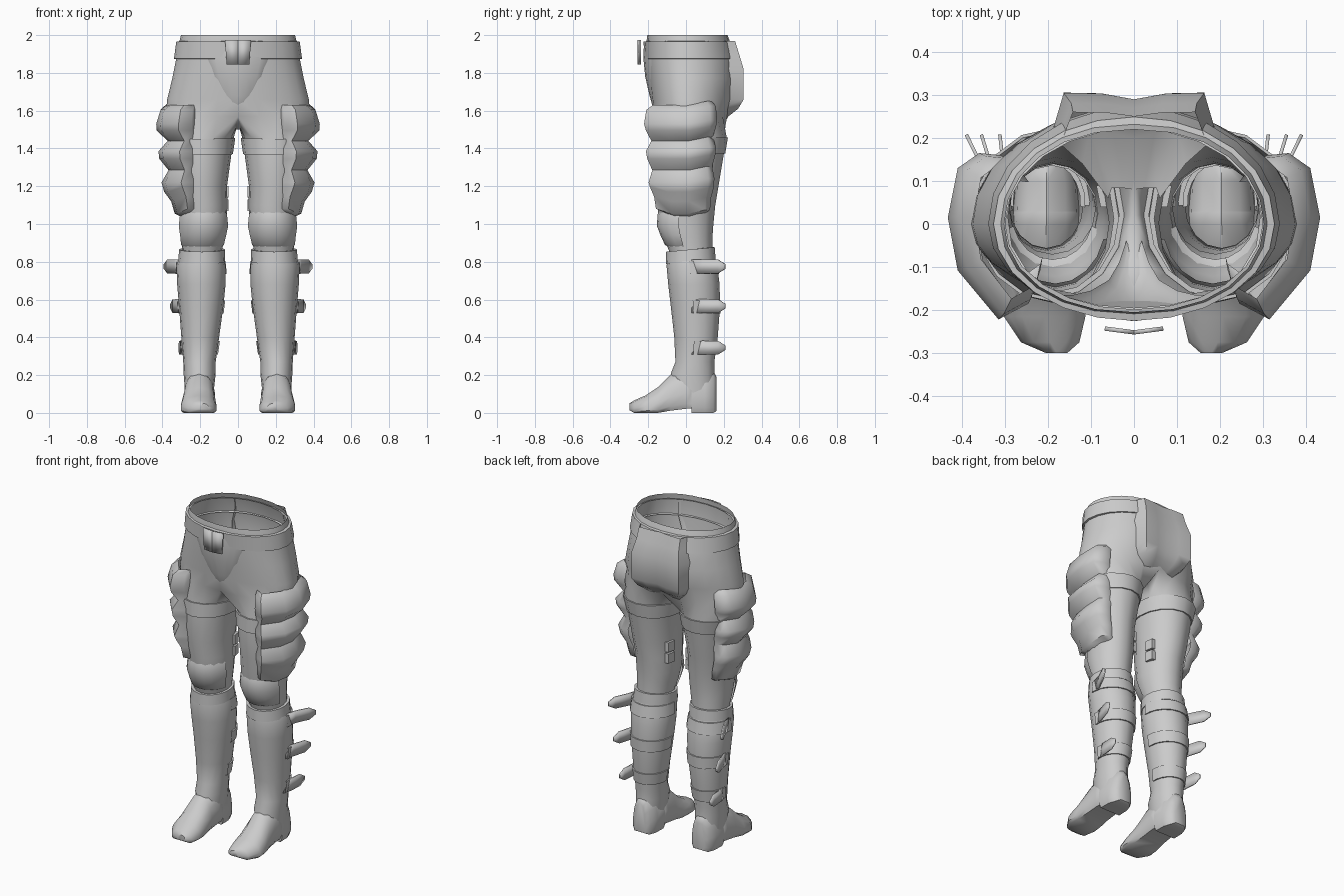
import bpy, bmesh, math

if "Cube" in bpy.data.objects:
    bpy.data.objects.remove(bpy.data.objects["Cube"])

cloth = bpy.data.materials.new("plain_grey")
cloth.diffuse_color = (0.6, 0.6, 0.6, 1)
cloth.use_nodes = True
cloth.node_tree.nodes["Principled BSDF"].inputs["Base Color"].default_value = cloth.diffuse_color


def finish(name, bm, mirror=True, angle=40, solid=0):
    """Turn a bmesh into a smooth shaded, optionally mirrored part."""
    bmesh.ops.recalc_face_normals(bm, faces=bm.faces)
    me = bpy.data.meshes.new(name)
    bm.to_mesh(me)
    bm.free()
    me.materials.append(cloth)
    me.shade_smooth()
    me.set_sharp_from_angle(angle=math.radians(angle))
    ob = bpy.data.objects.new(name, me)
    bpy.context.collection.objects.link(ob)
    if solid:
        s = ob.modifiers.new("thickness", 'SOLIDIFY')
        s.thickness, s.offset = solid, 0
    if mirror:
        m = ob.modifiers.new("mirror", 'MIRROR')
        m.use_clip = True
        m.merge_threshold = 0.0005
    return ob


def skin(bm, rows, closed):
    """Join equal-length rows of vertices with quads."""
    for a, b in zip(rows, rows[1:]):
        n = len(a)
        for i in range(n if closed else n - 1):
            j = (i + 1) % n
            bm.faces.new((a[i], a[j], b[j], b[i]))


def loft(name, rows, closed=True, caps=False, **kw):
    bm = bmesh.new()
    vs = [[bm.verts.new(p) for p in r] for r in rows]
    skin(bm, vs, closed)
    if caps:
        bm.faces.new(vs[0])
        bm.faces.new(vs[-1])
    return finish(name, bm, **kw)


def ring(row, off=0, a0=-135, a1=202.5, n=16, tilt=0):
    """Ellipse points around a leg; angle 0 faces outward, -90 forward."""
    z, xi, xo, yf, yb = row
    cx, cy, rx, ry = (xi + xo) / 2, (yf + yb) / 2, (xo - xi) / 2 + off, (yb - yf) / 2 + off
    pts = []
    for k in range(n):
        a = math.radians(a0 + (a1 - a0) * k / (n - 1))
        pts.append((cx + rx * math.cos(a), cy + ry * math.sin(a), z + tilt * math.sin(a)))
    return pts


def at(table, z):
    """Interpolate a leg profile at height z."""
    for a, b in zip(table, table[1:]):
        if b[0] <= z <= a[0]:
            t = (a[0] - z) / (a[0] - b[0])
            return [p + (q - p) * t for p, q in zip(a, b)]


def band(name, table, z0, z1, off, a0=-180, a1=157.5, n=16, tilt=0):
    closed = a1 - a0 > 330
    rows = [ring(at(table, z), o, a0, a1, n, tilt)
            for z, o in ((z0, -.012), (z0, off), (z1, off), (z1, -.012))]
    return loft(name, rows, closed, angle=35)


# Profiles: z, inner x, outer x, front y, back y
LEG = [(1.46, .022, .365, -.172, .215), (1.37, .035, .345, -.175, .2),
       (1.2, .058, .325, -.168, .172), (1.1, .056, .31, -.15, .155),
       (1.0, .06, .305, -.143, .145), (.93, .07, .3, -.122, .14),
       (.86, .085, .295, -.09, .14), (.74, .09, .29, -.07, .14)]
BOOT = [(.825, .078, .31, -.095, .152), (.78, .066, .326, -.103, .165),
        (.68, .066, .322, -.094, .178), (.56, .078, .312, -.08, .18),
        (.4, .1, .3, -.062, .168), (.27, .118, .29, -.056, .15),
        (.21, .118, .288, -.08, .15), (.1, .13, .28, -.08, .155)]
# Profile: z, half width, front y, back y
HIP = [(2.0, .302, .205, .22), (1.96, .312, .21, .235), (1.87, .328, .205, .26),
       (1.77, .348, .195, .27), (1.66, .375, .182, .262), (1.57, .383, .172, .225)]

# Trousers: half hips flow into one leg, then mirrored
bm = bmesh.new()
hips = []
for z, w, f, b in HIP:
    row = []
    for k in range(13):
        a = math.radians(-90 + 15 * k)
        x = 0 if k in (0, 12) else w * math.cos(a) ** .9
        row.append(bm.verts.new((x, math.sin(a) * (b if a > 0 else f), z)))
    hips.append(row)
skin(bm, hips, False)
crotch = [bm.verts.new((0, y, 1.53)) for y in (.12, .02, -.08)]
legs = [hips[-1] + crotch] + [[bm.verts.new(p) for p in ring(r)] for r in LEG]
skin(bm, legs, True)
finish("trousers", bm, angle=60)

# Belt wrapped around the hips
rows = []
for z, e in ((1.87, -.01), (1.875, .012), (1.965, .016), (1.97, -.01)):
    _, w, f, b = at(HIP, z)
    rows.append([((w + e) * math.cos(t), (b if t > 0 else f) * math.sin(t) + e * math.sin(t), z)
                 for t in (math.radians(15 * k) for k in range(-12, 12))])
loft("belt", rows, mirror=False, angle=35)

# Front and seat panels: z, half width, centre y, edge y
def panel(name, table, us):
    rows = []
    for z, w, yc, ye in table:
        rows.append([(w * u, yc + (ye - yc) * k, z) for u, k in us])
    loft(name, rows, closed=False, angle=50)

panel("groin_panel", [(1.965, .175, -.222, -.17), (1.88, .172, -.226, -.165), (1.78, .142, -.216, -.165),
                      (1.68, .1, -.193, -.155), (1.58, .058, -.165, -.13), (1.53, .035, -.12, -.09),
                      (1.5, .018, -.05, -.04)],
      [(0, 0), (.35, .12), (.7, .4), (.93, .7), (1, 1)])
panel("seat_panel", [(1.968, .165, .25, .2), (1.9, .17, .27, .215), (1.82, .19, .29, .215),
                     (1.66, .19, .288, .2), (1.61, .165, .26, .18), (1.56, .12, .2, .14),
                     (1.52, .06, .08, .06)],
      [(0, 0), (.4, -.18), (.86, -.2), (1, 1)])

# Belt buckle plate
loft("buckle", [[(x, -.252 + x * .13, z) for x in (0, .068 if z > 1.9 else .06)]
                for z in (1.975, 1.845)], closed=False, solid=.01)

# Ridged thigh guard: z, sideways scale, fore-aft scale
OUTLINE = [(.23, -.15), (.245, -.185), (.315, -.222), (.41, -.108), (.433, .015),
           (.41, .13), (.36, .165), (.31, .16)]
RIDGES = [(1.63, .74, .8), (1.605, .9, .95), (1.53, 1, 1), (1.495, .99, .96), (1.44, .74, .84),
          (1.385, .95, .96), (1.345, .93, .93), (1.285, .72, .82), (1.22, .88, .9),
          (1.17, .82, .87), (1.12, .66, .78), (1.055, .58, .74), (1.035, .4, .55)]
rows = []
for z, sx, sy in RIDGES:
    rows.append([(.2 + (x - .2) * sx, .02 + (y - .02) * sy,
                  z + (.02 if y > .1 else .025 if y < -.15 and z < 1.2 else 0))
                 for x, y in OUTLINE])
loft("thigh_guard", rows, closed=False, angle=50)

# Thigh strap and its small inner clasp plates
band("thigh_strap", LEG, 1.37, 1.455, .008, tilt=.004)
for z in (1.17, 1.1):
    loft("thigh_clasp", [[(.058 + e, y, z + h) for e, y in ((.02, .04), (-.008, .04), (.0, .09), (.03, .09))]
                         for h in (-.03, .03)], caps=True, angle=30)

# Knee pad over the front of the knee
KNEE = [(1.08, -.01), (1.05, .004), (.99, .014), (.94, .01), (.89, .008), (.87, -.012)]
loft("knee_pad", [ring(at(LEG, z), o, -165, -15, 9) for z, o in KNEE], closed=False, angle=50)

# Boots: shaft, cuff, calf bands
loft("boot_shaft", [ring(r) for r in BOOT], angle=50)
band("boot_cuff", [(.9, .075, .305, -.1, .145), (.74, .07, .318, -.105, .158)], .8, .865, .004, tilt=.012)
for z in (.77, .56, .345):
    band("calf_band", BOOT, z - .035, z + .035, .007, -5, 185, 12)

# Foot sections: y, sole z, top z, centre x, half width
FOOT = [(-.3, .015, .05, .18, .025), (-.275, 0, .066, .195, .068), (-.215, 0, .092, .208, .095),
        (-.15, 0, .135, .208, .092), (-.08, .012, .205, .206, .084), (0, .022, .24, .204, .082),
        (.028, .022, .24, .203, .08), (.03, 0, .24, .203, .08), (.1, 0, .24, .203, .078),
        (.145, 0, .22, .203, .06), (.162, .01, .19, .203, .035)]
SECTION = [(-.85, 0), (.85, 0), (1, .12), (1, .38), (.86, .66), (.55, .9), (0, 1),
           (-.55, .9), (-.86, .66), (-1, .38), (-1, .12)]
loft("boot_foot", [[(cx + w * u, y, z0 + (z1 - z0) * v) for u, v in SECTION]
                   for y, z0, z1, cx, w in FOOT], caps=True, angle=45)

# Loose strap ends flaring off the outer calf: z, root x, tip x
for z, root, tip in ((.775, .328, .39), (.565, .316, .355), (.345, .298, .312)):
    mid = root + (tip - root) * .7
    path = [(root - .012, .03, .036), (root + .004, .09, .037), (mid, .17, .036), (tip, .208, .012)]
    loft("strap_end", [[(x, y, z - h), (x, y, z + h)] for x, y, h in path],
         closed=False, solid=.008, angle=35)
